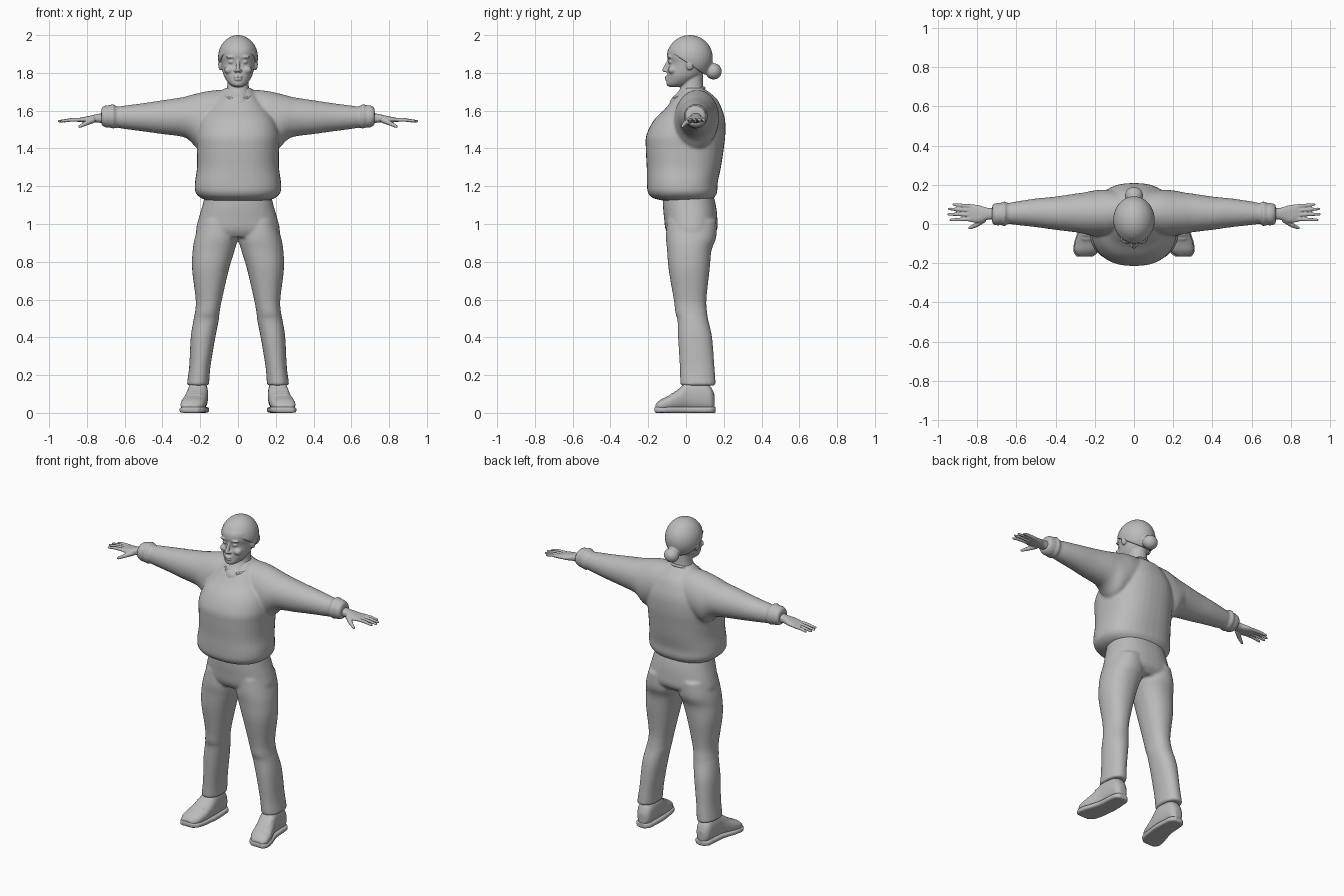
import bpy, bmesh, math
from mathutils import Vector, Matrix

cube = bpy.data.objects.get("Cube")
if cube:
    bpy.data.objects.remove(cube, do_unlink=True)

grey = bpy.data.materials.new("plain grey")
grey.use_nodes = True
grey.diffuse_color = (0.5, 0.5, 0.5, 1)
grey.node_tree.nodes["Principled BSDF"].inputs["Base Color"].default_value = grey.diffuse_color


def smooth_path(stations, steps=5):
    """Catmull-Rom interpolation through the stations."""
    pts = [Vector(s) for s in stations]
    pts = [pts[0]] + pts + [pts[-1]]
    out = []
    for a, b, c, d in zip(pts, pts[1:], pts[2:], pts[3:]):
        for i in range(steps):
            t = i / steps
            out.append(0.5 * (2 * b + (c - a) * t + (2 * a - 5 * b + 4 * c - d) * t * t
                              + (3 * b - a - 3 * c + d) * t ** 3))
    return out + [pts[-1]]


def loft(bm, axis, stations, power=2, both=False, segs=40):
    """Skin rounded sections; a station is position, then the low and high bounds on the other axes."""
    for side in ((1, -1) if both else (1,)):
        rings = []
        for t, a0, a1, b0, b1 in smooth_path(stations):
            ring = []
            for k in range(segs):
                u, v = (math.copysign(abs(f) ** (2 / power), f) for f in
                        (math.cos(math.tau * k / segs), math.sin(math.tau * k / segs)))
                a = (a0 + a1 + (a1 - a0) * u) / 2
                b = (b0 + b1 + (b1 - b0) * v) / 2
                x, y, z = {"X": (t, a, b), "Y": (a, t, b), "Z": (a, b, t)}[axis]
                ring.append(bm.verts.new((x * side, y, z)))
            rings.append(ring)
        for low, high in zip(rings, rings[1:]):
            for k in range(segs):
                j = (k + 1) % segs
                bm.faces.new((low[k], low[j], high[j], high[k]))
        bm.faces.new(rings[0])
        bm.faces.new(rings[-1])


def even(rows):
    """Turn half widths into symmetric stations."""
    return [(z, -w, w, front, back) for z, w, front, back in rows]


def blob(bm, loc, size, both=False):
    for side in ((1, -1) if both else (1,)):
        place = Matrix.Translation((loc[0] * side, loc[1], loc[2]))
        bmesh.ops.create_uvsphere(bm, u_segments=32, v_segments=20, radius=1,
                                  matrix=place @ Matrix.Diagonal((*size, 1)))


def limb(bm, start, end, r0, r1, both=False):
    """Tapered rod with a round tip."""
    for side in ((1, -1) if both else (1,)):
        p, q = (Vector((v[0] * side, v[1], v[2])) for v in (start, end))
        turn = (q - p).to_track_quat("Z", "Y").to_matrix().to_4x4()
        bmesh.ops.create_cone(bm, cap_ends=True, segments=16, radius1=r0, radius2=r1,
                              depth=(q - p).length, matrix=Matrix.Translation((p + q) / 2) @ turn)
        blob(bm, q, (r1, r1, r1))


def finish(bm, name, voxel, rounds):
    """Fuse the overlapping pieces into one soft skin."""
    bmesh.ops.recalc_face_normals(bm, faces=bm.faces)
    mesh = bpy.data.meshes.new(name)
    bm.to_mesh(mesh)
    bm.free()
    mesh.materials.append(grey)
    obj = bpy.data.objects.new(name, mesh)
    bpy.context.collection.objects.link(obj)
    fuse = obj.modifiers.new("fuse", "REMESH")
    fuse.mode = "VOXEL"
    fuse.voxel_size = voxel
    fuse.use_smooth_shade = True
    soften = obj.modifiers.new("soften", "SMOOTH")
    soften.factor = 0.5
    soften.iterations = rounds


# Sweater: body, then shoulders and sleeves with ribbed cuffs
bm = bmesh.new()
loft(bm, "Z", even([
    (1.125, .165, -.13, .13), (1.14, .2, -.18, .15), (1.17, .226, -.203, .165),
    (1.22, .228, -.207, .168), (1.3, .217, -.208, .185), (1.4, .218, -.213, .2),
    (1.47, .22, -.21, .208), (1.55, .2, -.17, .207), (1.61, .16, -.11, .19),
    (1.66, .12, -.07, .165), (1.7, .085, -.03, .12), (1.72, .07, -.01, .09)]), power=2.4)
loft(bm, "X", [
    (0, -.05, .17, 1.45, 1.7), (.08, -.05, .17, 1.44, 1.71), (.15, -.06, .175, 1.42, 1.705),
    (.21, -.06, .17, 1.4, 1.693), (.26, -.05, .16, 1.445, 1.68), (.3, -.042, .155, 1.463, 1.67),
    (.4, -.03, .14, 1.476, 1.655), (.5, -.016, .13, 1.49, 1.64), (.6, -.005, .115, 1.503, 1.627),
    (.645, 0, .107, 1.51, 1.622), (.66, -.014, .118, 1.502, 1.638), (.675, -.004, .108, 1.512, 1.628),
    (.69, -.008, .108, 1.508, 1.63), (.71, -.006, .105, 1.515, 1.625),
    (.724, .002, .098, 1.525, 1.612)], both=True)
finish(bm, "sweater", .008, 6)

# Neckline ribbing
bpy.ops.mesh.primitive_torus_add(location=(0, .013, 1.69), rotation=(.35, 0, 0), major_radius=.08,
                                 minor_radius=.008, major_segments=64, minor_segments=12)
collar = bpy.context.object
collar.name = "collar"
collar.scale = (.95, 1.08, 1)
collar.data.materials.append(grey)
bpy.ops.object.shade_smooth_by_angle()

# Trousers: pelvis and two legs
bm = bmesh.new()
loft(bm, "Z", even([(1.17, .17, -.12, .14), (1.1, .188, -.122, .158), (1.03, .208, -.116, .166),
                    (.97, .222, -.108, .165), (.93, .215, -.085, .13)]), power=2.3)
loft(bm, "Z", [
    (1.02, .02, .2, -.1, .16), (.93, .002, .228, -.106, .16), (.86, .018, .24, -.1, .135),
    (.76, .048, .243, -.092, .125), (.6, .085, .224, -.065, .108), (.53, .098, .228, -.056, .112),
    (.49, .102, .236, -.045, .118), (.4, .12, .25, -.042, .138), (.25, .145, .258, -.033, .15),
    (.17, .152, .268, -.031, .156), (.145, .152, .272, -.03, .157)], power=2.2, both=True)
finish(bm, "trousers", .008, 5)

# Shoes: rounded uppers with laces on flat soles
upper = [(.152, .19, .23, .02, .09), (.13, .167, .255, .01, .14), (.08, .16, .262, .01, .17),
         (.01, .158, .268, .01, .17), (-.04, .163, .283, .01, .125), (-.09, .17, .3, .01, .092),
         (-.135, .184, .304, .01, .07), (-.162, .215, .288, .012, .045)]
bm = bmesh.new()
loft(bm, "Y", upper, power=2.4, both=True)
for y, z in ((-.035, .122), (-.055, .108), (-.075, .096)):
    limb(bm, (.195, y, z), (.26, y, z), .007, .007, both=True)
finish(bm, "shoes", .006, 4)
bm = bmesh.new()
loft(bm, "Y", [(y * 1.03, a - .005, b + .005, 0, .032) for y, a, b, low, high in upper],
     power=5, both=True)
finish(bm, "soles", .006, 2)

# Head: skull, neck and facial features
bm = bmesh.new()
loft(bm, "Z", even([
    (1.726, .022, -.09, -.03), (1.74, .045, -.103, .02), (1.77, .068, -.1, .06),
    (1.8, .08, -.098, .09), (1.85, .089, -.091, .12), (1.89, .094, -.1, .13),
    (1.93, .092, -.092, .125), (1.97, .065, -.055, .095), (1.99, .03, -.01, .05)]), power=2.15)
loft(bm, "Z", even([(1.62, .09, -.09, .1), (1.66, .075, -.08, .1), (1.7, .064, -.042, .098),
                    (1.74, .056, -.025, .09), (1.82, .056, -.03, .09)]))
limb(bm, (0, -.09, 1.868), (0, -.114, 1.815), .008, .012)
blob(bm, (.012, -.104, 1.811), (.009, .012, .008), both=True)
blob(bm, (.036, -.088, 1.884), (.028, .012, .008), both=True)
blob(bm, (.035, -.082, 1.858), (.016, .012, .009), both=True)
blob(bm, (.045, -.07, 1.815), (.028, .025, .022), both=True)
blob(bm, (.092, .02, 1.845), (.013, .02, .032), both=True)
blob(bm, (0, -.102, 1.779), (.024, .011, .006))
blob(bm, (0, -.101, 1.766), (.021, .011, .007))
finish(bm, "head", .0045, 2)

# Hair: cap trimmed along the hairline, with a bun
bm = bmesh.new()
blob(bm, (0, .02, 1.88), (.106, .122, .12))
cut = bmesh.ops.bisect_plane(bm, geom=bm.verts[:] + bm.edges[:] + bm.faces[:], clear_inner=True,
                             plane_co=(0, -.1, 1.925), plane_no=(0, .155, .23))
rim = [e for e in cut["geom_cut"] if isinstance(e, bmesh.types.BMEdge)]
bmesh.ops.holes_fill(bm, edges=rim, sides=0)
blob(bm, (0, .146, 1.808), (.046, .043, .043))
finish(bm, "hair", .005, 2)

# Hands: palm, four fingers and thumb
bm = bmesh.new()
loft(bm, "X", [(.69, .02, .082, 1.53, 1.592), (.745, .022, .082, 1.537, 1.582),
               (.785, .008, .094, 1.536, 1.573), (.82, .008, .1, 1.538, 1.566),
               (.848, .014, .1, 1.541, 1.56)], power=2.4, both=True)
for base, tip, reach in ((.09, .1, .92), (.069, .077, .943), (.047, .05, .947), (.025, .021, .935)):
    knuckle = (.885, (base + tip) / 2, 1.551)
    limb(bm, (.83, base, 1.552), knuckle, .011, .0095, both=True)
    limb(bm, knuckle, (reach, tip, 1.544), .0095, .007, both=True)
limb(bm, (.765, .025, 1.552), (.805, -.005, 1.533), .017, .012, both=True)
limb(bm, (.805, -.005, 1.533), (.838, -.02, 1.516), .012, .008, both=True)
finish(bm, "hands", .004, 2)
